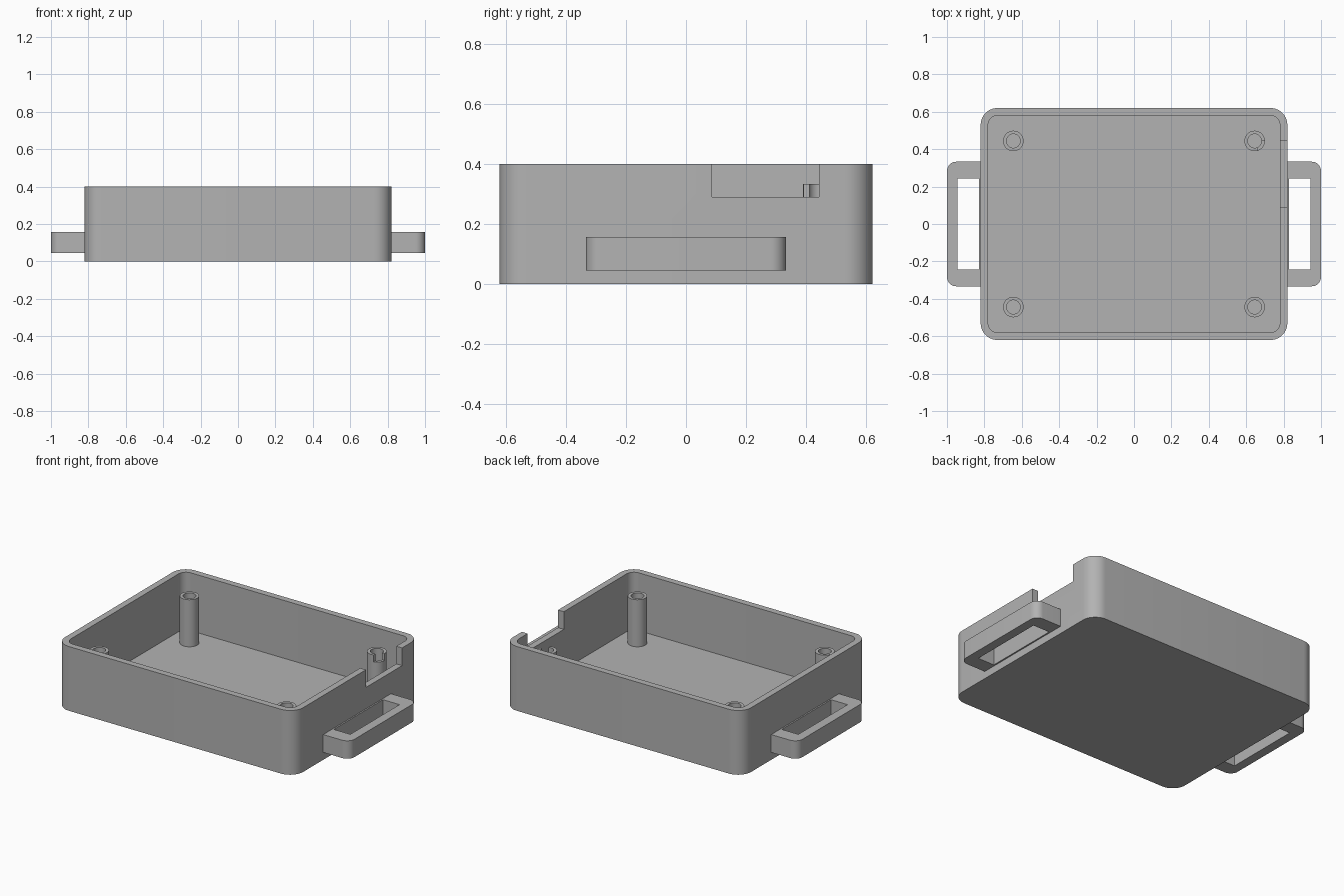
import bpy, bmesh, math

cube = bpy.data.objects.get("Cube")
if cube:
    bpy.data.objects.remove(cube, do_unlink=True)

grey = bpy.data.materials.new("plain_grey")
grey.use_nodes = True
COLOUR = (0.45, 0.45, 0.45, 1)
grey.diffuse_color = COLOUR
grey.node_tree.nodes["Principled BSDF"].inputs["Base Color"].default_value = COLOUR


def finish(name, bm):
    bmesh.ops.recalc_face_normals(bm, faces=bm.faces)
    mesh = bpy.data.meshes.new(name)
    bm.to_mesh(mesh)
    bm.free()
    mesh.materials.append(grey)
    obj = bpy.data.objects.new(name, mesh)
    bpy.context.collection.objects.link(obj)
    return obj


def slab(name, x, y, z, radius=0.0, steps=10):
    """Box between (min, max) pairs, with rounded vertical corners."""
    corners = [(x[1], y[1], -1, -1), (x[0], y[1], 1, -1),
               (x[0], y[0], 1, 1), (x[1], y[0], -1, 1)]
    bm = bmesh.new()
    ring = []
    for i, (cx, cy, sx, sy) in enumerate(corners):
        for k in range(steps + 1 if radius else 1):
            a = math.pi / 2 * (i + k / steps)
            px = cx + sx * radius + radius * math.cos(a)
            py = cy + sy * radius + radius * math.sin(a)
            ring.append(bm.verts.new((px, py, z[0])))
    base = bm.faces.new(ring)
    top = bmesh.ops.extrude_face_region(bm, geom=[base])["geom"]
    bmesh.ops.translate(bm, vec=(0, 0, z[1] - z[0]),
                        verts=[v for v in top if isinstance(v, bmesh.types.BMVert)])
    return finish(name, bm)


def cut(obj, cutter):
    mod = obj.modifiers.new("cut", "BOOLEAN")
    mod.operation = "DIFFERENCE"
    mod.solver = "EXACT"
    mod.object = cutter
    bpy.context.view_layer.objects.active = obj
    bpy.ops.object.modifier_apply(modifier=mod.name)
    bpy.data.objects.remove(cutter, do_unlink=True)


def smooth(obj):
    bpy.ops.object.select_all(action="DESELECT")
    obj.select_set(True)
    bpy.context.view_layer.objects.active = obj
    bpy.ops.object.shade_smooth_by_angle(angle=math.radians(30))


def port_cutter():
    return slab("port_cutter", (0.66, 0.9), (0.087, 0.443), (0.29, 0.5))


def post(name, x, y):
    """Hollow screw post, turned from a profile."""
    profile = [(0.055, 0.03), (0.055, 0.333), (0.037, 0.333), (0.037, 0.045)]
    bm = bmesh.new()
    n = 32
    rings = []
    for r, z in profile:
        rings.append([bm.verts.new((x + r * math.cos(math.tau * k / n),
                                    y + r * math.sin(math.tau * k / n), z))
                      for k in range(n)])
    for low, high in zip(rings, rings[1:]):
        for k in range(n):
            j = (k + 1) % n
            bm.faces.new((low[k], low[j], high[j], high[k]))
    bm.faces.new(rings[0])
    bm.faces.new(rings[-1])
    return finish(name, bm)


# Open tray with a notch in the left wall
tray = slab("tray", (-0.82, 0.82), (-0.62, 0.62), (0, 0.4), 0.09)
cut(tray, slab("cavity_cutter", (-0.78, 0.78), (-0.58, 0.58), (0.04, 0.5), 0.05))
cut(tray, port_cutter())
smooth(tray)

# Screw posts, the one beside the notch trimmed by it
for side, sx in (("left", 1), ("right", -1)):
    for end, sy in (("back", 1), ("front", -1)):
        p = post(f"{end}_{side}_post", sx * 0.645, sy * 0.444)
        if sx > 0 and sy > 0:
            cut(p, port_cutter())
        smooth(p)

# Strap loops on both sides
for side, sx in (("left", 1), ("right", -1)):
    def span(a, b):
        return tuple(sorted((sx * a, sx * b)))
    # the inner rounded corners are buried in the wall, then trimmed off
    loop = slab(f"{side}_strap_loop", span(0.7, 1), (-0.333, 0.333), (0.046, 0.157), 0.05)
    cut(loop, slab("slot_cutter", span(0.829, 0.943), (-0.242, 0.242), (0, 0.3)))
    cut(loop, slab("trim_cutter", span(0.6, 0.8), (-0.5, 0.5), (0, 0.3)))
    smooth(loop)
